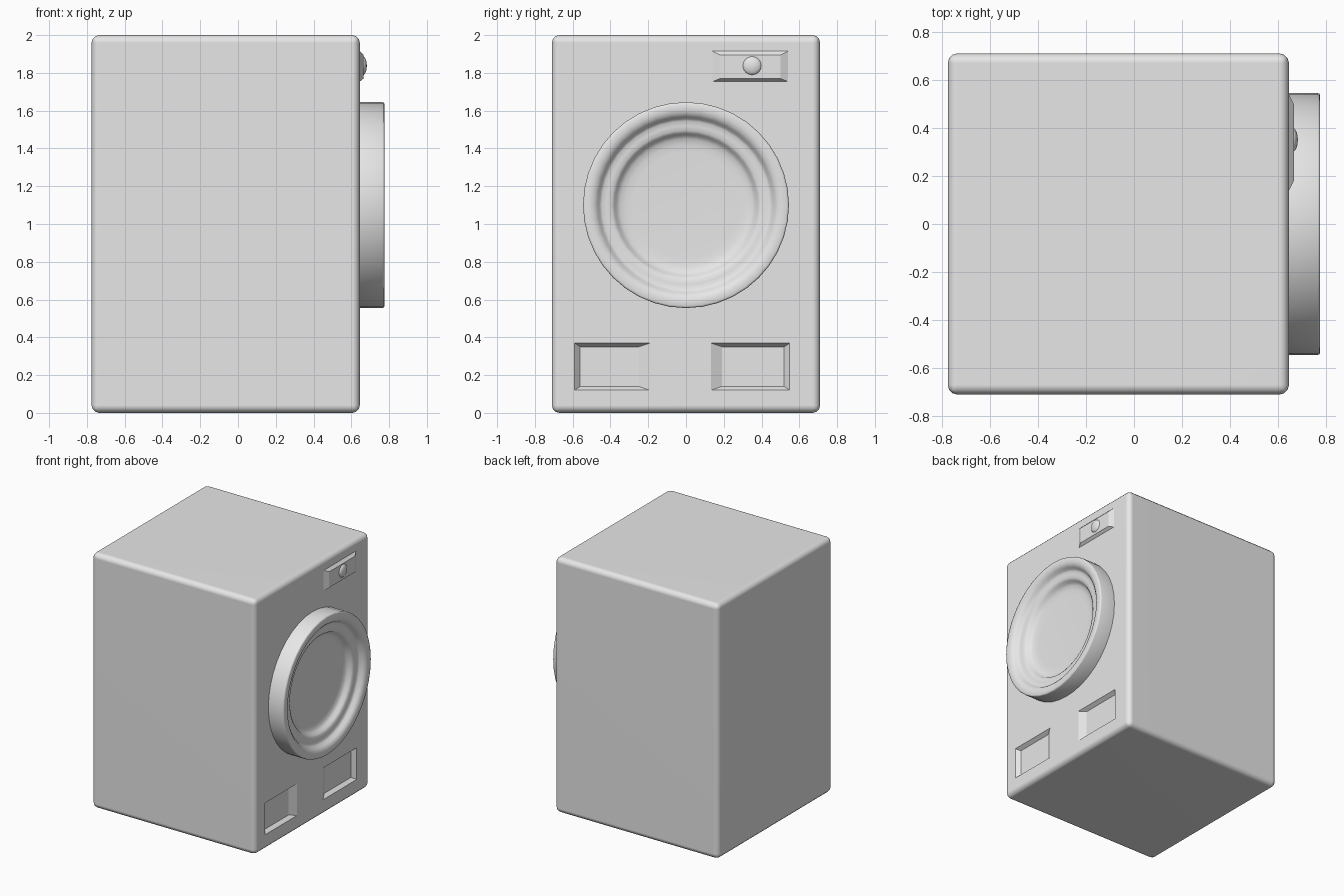
import bpy, bmesh, math
from mathutils import Vector

cube = bpy.data.objects.get("Cube")
if cube:
    bpy.data.objects.remove(cube, do_unlink=True)

grey = bpy.data.materials.new("light grey")
grey.use_nodes = True
grey.diffuse_color = (0.8, 0.8, 0.8, 1)
grey.node_tree.nodes["Principled BSDF"].inputs["Base Color"].default_value = grey.diffuse_color

FRONT = 0.645   # x of the cabinet's door face


def make(name, bm, smooth=None):
    bmesh.ops.recalc_face_normals(bm, faces=bm.faces)
    mesh = bpy.data.meshes.new(name)
    bm.to_mesh(mesh)
    bm.free()
    mesh.materials.append(grey)
    ob = bpy.data.objects.new(name, mesh)
    bpy.context.collection.objects.link(ob)
    if smooth:
        bpy.ops.object.select_all(action='DESELECT')
        ob.select_set(True)
        bpy.context.view_layer.objects.active = ob
        bpy.ops.object.shade_smooth_by_angle(angle=math.radians(smooth))
    return ob


def frustum(name, outer, inner, x0, x1):
    """Block tapering from the outer (y0, y1, z0, z1) at x0 to the inner at x1."""
    bm = bmesh.new()
    rings = []
    for (y0, y1, z0, z1), x in ((outer, x0), (inner, x1)):
        rings.append([bm.verts.new((x, y, z)) for y, z in
                      ((y0, z0), (y1, z0), (y1, z1), (y0, z1))])
    for ring in rings:
        bm.faces.new(ring)
    for i in range(4):
        j = (i + 1) % 4
        bm.faces.new((rings[0][i], rings[0][j], rings[1][j], rings[1][i]))
    return make(name, bm)


def lathe(name, profile, y, z, steps, smooth):
    """Spin (radius, x) points round an axis along x."""
    bm = bmesh.new()
    verts = [bm.verts.new((x, y, z + r)) for r, x in profile]
    edges = [bm.edges.new(pair) for pair in zip(verts, verts[1:])]
    bmesh.ops.spin(bm, geom=verts + edges, cent=(0, y, z), axis=(1, 0, 0),
                   angle=math.tau, steps=steps)
    bmesh.ops.remove_doubles(bm, verts=bm.verts, dist=0.0005)
    return make(name, bm, smooth)


# Cabinet with rounded edges
bm = bmesh.new()
bmesh.ops.create_cube(bm, size=1)
bmesh.ops.scale(bm, vec=(FRONT + 0.775, 1.42, 2), verts=bm.verts)
bmesh.ops.translate(bm, vec=((FRONT - 0.775) / 2, 0, 1), verts=bm.verts)
bmesh.ops.bevel(bm, geom=bm.edges[:], offset=0.04, segments=3, profile=0.5, affect='EDGES')
cabinet = make("cabinet", bm, 40)

# Two recessed panels near the floor
recesses = {
    "left": ((0.13, 0.55, 0.12, 0.37), (0.19, 0.52, 0.14, 0.35)),
    "right": ((-0.59, -0.19, 0.12, 0.37), (-0.56, -0.25, 0.14, 0.35)),
}
for side, (outer, inner) in recesses.items():
    cutter = frustum(side + "_recess_cutter", outer, inner, FRONT, FRONT - 0.03)
    # Lift the open end clear of the surface so the cut is clean
    for v in cutter.data.vertices:
        if v.co.x > FRONT - 0.01:
            v.co.x += 0.001
    cutter.hide_render = True
    cutter.hide_set(True)
    cut = cabinet.modifiers.new(side + "_recess", 'BOOLEAN')
    cut.operation = 'DIFFERENCE'
    cut.solver = 'EXACT'
    cut.object = cutter

# Bake the cuts, then drop the cutters
bpy.context.view_layer.update()
baked = bpy.data.meshes.new_from_object(
    cabinet.evaluated_get(bpy.context.evaluated_depsgraph_get()))
cabinet.modifiers.clear()
cabinet.data = baked
for side in recesses:
    bpy.data.objects.remove(bpy.data.objects[side + "_recess_cutter"], do_unlink=True)
weighted = cabinet.modifiers.new("flat_sides", 'WEIGHTED_NORMAL')
weighted.keep_sharp = True

# Raised control panel and its dial
frustum("control_panel", (0.13, 0.55, 1.75, 1.92), (0.18, 0.50, 1.77, 1.895),
        FRONT - 0.005, FRONT + 0.02)
dial = [(0.05 * math.cos(a), FRONT + 0.015 + 0.022 * math.sin(a))
        for a in (i * math.pi / 12 for i in range(7))]
lathe("dial", [(0.05, FRONT)] + dial, 0.35, 1.838, 24, 50)

# Round door: rim, inner step and dished window
door = [(0.545, FRONT - 0.01), (0.545, 0.765), (0.542, 0.772), (0.535, 0.775),
        (0.505, 0.775), (0.485, 0.769), (0.468, 0.755), (0.457, 0.735),
        (0.445, 0.728), (0.42, 0.727), (0.395, 0.725), (0.38, 0.715),
        (0.37, 0.695), (0.35, 0.683), (0.32, 0.677), (0.28, 0.675), (0, 0.675)]
lathe("door", door, 0, 1.1, 40, 50)
